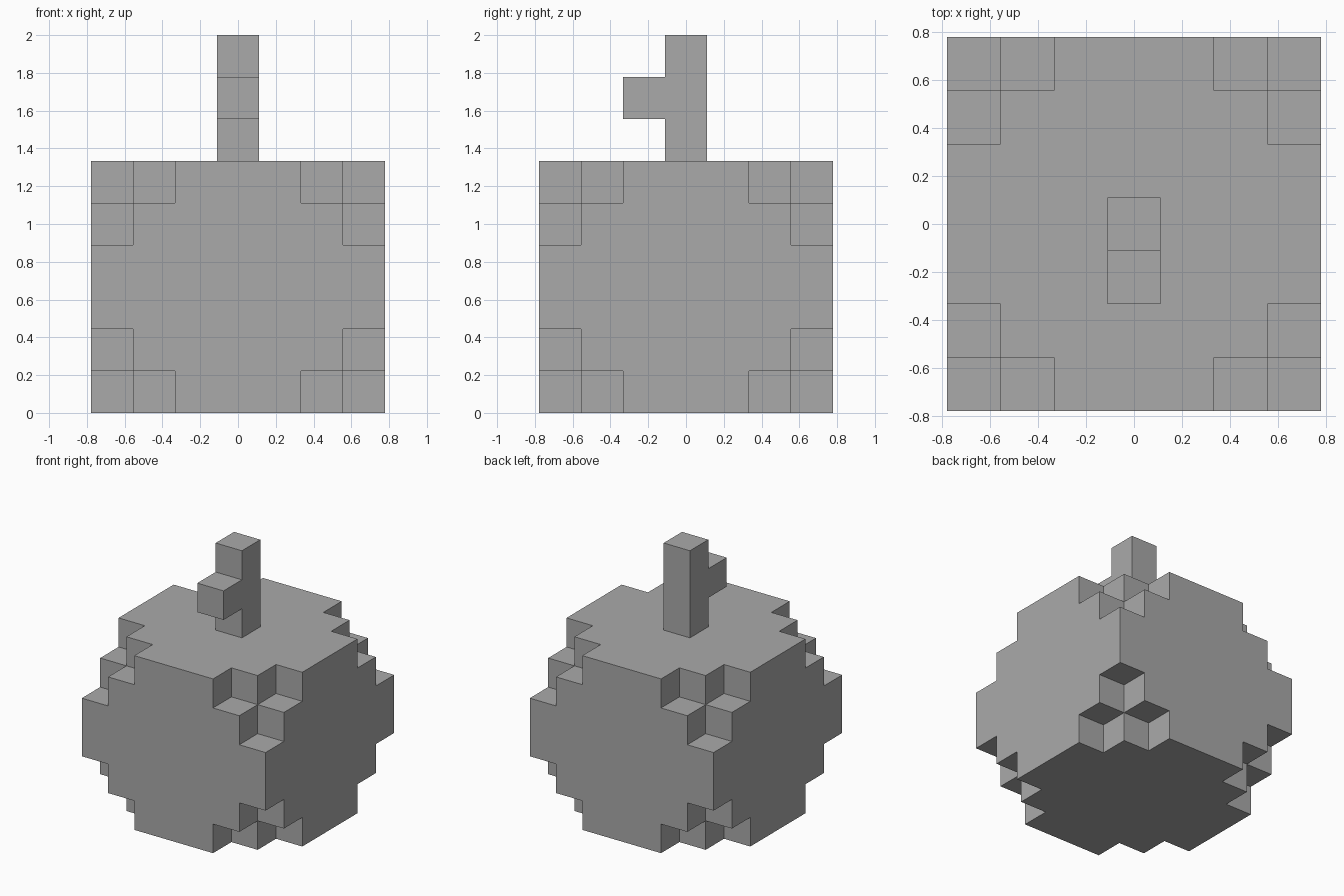
import bpy, bmesh
from itertools import product
from mathutils import Vector

if "Cube" in bpy.data.objects:
    bpy.data.objects.remove(bpy.data.objects["Cube"])

V = 2 / 9  # edge length of one block

grey = bpy.data.materials.new("plain grey")
grey.diffuse_color = (0.4, 0.4, 0.4, 1)
grey.use_nodes = True
grey.node_tree.nodes["Principled BSDF"].inputs["Base Color"].default_value = grey.diffuse_color


def block_object(name, cells):
    """Outer skin of a set of unit blocks, with flat areas merged."""
    bm = bmesh.new()
    for cell in cells:
        for axis, side in product(range(3), (-1, 1)):
            step = [0, 0, 0]
            step[axis] = side
            if tuple(c + s for c, s in zip(cell, step)) in cells:
                continue
            n, u = Vector(step), Vector((0, 0, 0))
            u[(axis + 1) % 3] = 1
            w = n.cross(u)
            centre = Vector(cell) + n / 2 + Vector((0, 0, 0.5))
            bm.faces.new([bm.verts.new((centre + (u * a + w * b) / 2) * V)
                          for a, b in ((-1, -1), (1, -1), (1, 1), (-1, 1))])
    bmesh.ops.remove_doubles(bm, verts=bm.verts, dist=V / 100)
    bmesh.ops.dissolve_limit(bm, angle_limit=0.01, verts=bm.verts, edges=bm.edges)
    mesh = bpy.data.meshes.new(name)
    bm.to_mesh(mesh)
    bm.free()
    mesh.materials.append(grey)
    obj = bpy.data.objects.new(name, mesh)
    bpy.context.collection.objects.link(obj)
    return obj


# Fruit body: 7 x 7 x 6 blocks, each corner block and its three neighbours removed
body = set()
for x, y, z in product(range(-3, 4), range(-3, 4), range(6)):
    from_corner = (3 - abs(x)) + (3 - abs(y)) + min(z, 5 - z)
    if from_corner > 1:
        body.add((x, y, z))
block_object("fruit_body", body)

# Stem: three blocks high, with a stub pointing forward
block_object("stem", {(0, 0, 6), (0, 0, 7), (0, 0, 8), (0, -1, 7)})
